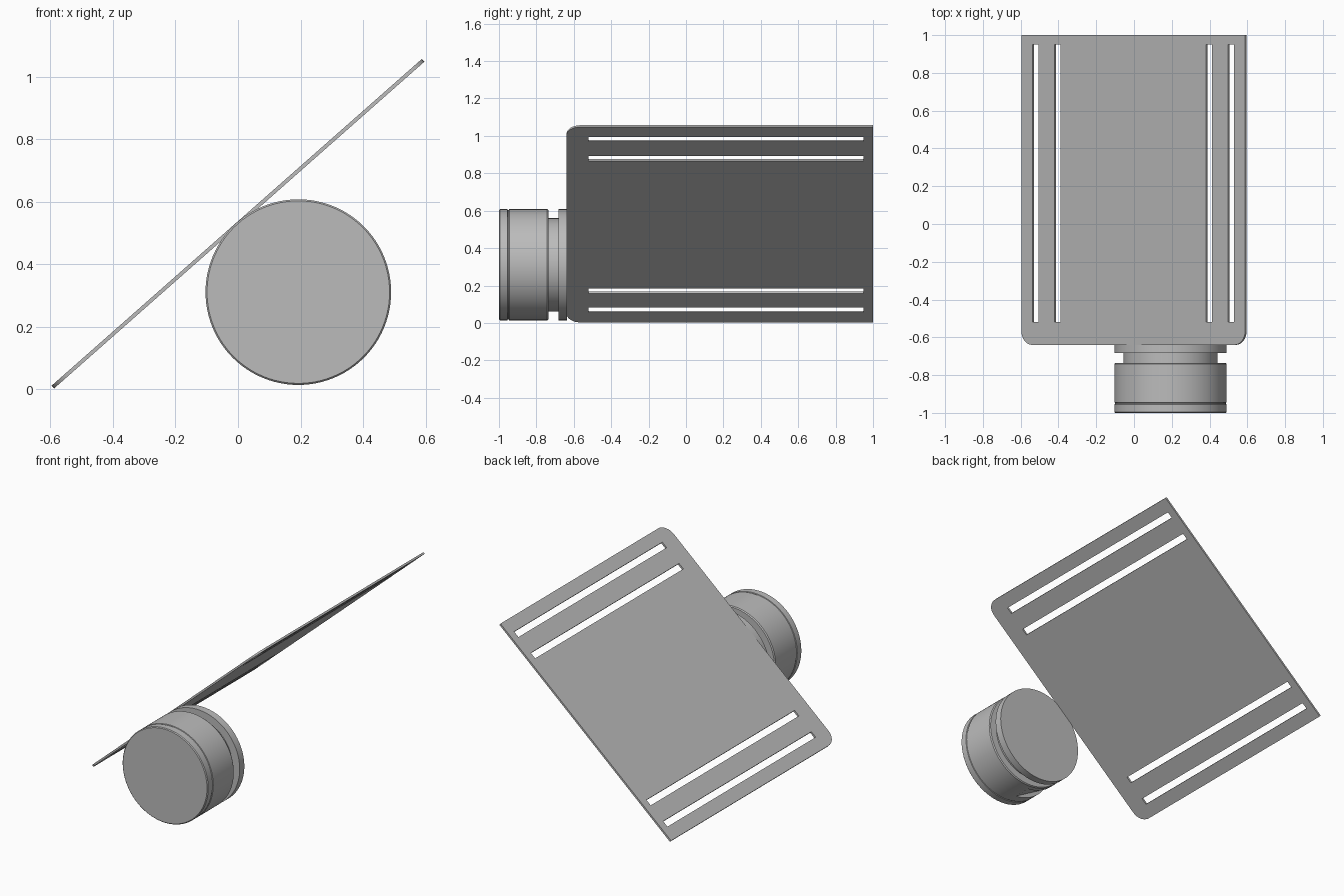
import bpy, bmesh, math
from mathutils import Matrix, Vector

if "Cube" in bpy.data.objects:
    bpy.data.objects.remove(bpy.data.objects["Cube"])

grey = bpy.data.materials.new("plain grey")
grey.use_nodes = True
grey.diffuse_color = (0.5, 0.5, 0.5, 1)
grey.node_tree.nodes["Principled BSDF"].inputs["Base Color"].default_value = (0.5, 0.5, 0.5, 1)


def add_object(name, bm):
    bmesh.ops.recalc_face_normals(bm, faces=bm.faces)
    mesh = bpy.data.meshes.new(name)
    bm.to_mesh(mesh)
    bm.free()
    mesh.materials.append(grey)
    obj = bpy.data.objects.new(name, mesh)
    bpy.context.collection.objects.link(obj)
    return obj


def add_box(bm, centre, size, turn=Matrix()):
    matrix = turn @ Matrix.Translation(centre) @ Matrix.Diagonal((*size, 1))
    bmesh.ops.create_cube(bm, size=1, matrix=matrix)


def cut(obj, cutter):
    mod = obj.modifiers.new("cut", 'BOOLEAN')
    mod.operation = 'DIFFERENCE'
    mod.solver = 'EXACT'
    mod.object = cutter
    cutter.hide_render = True
    cutter.hide_set(True)
    cutter.display_type = 'WIRE'


# Tilted plate with two rounded front corners
HALF, FRONT, BACK, THICK, RADIUS = 0.79, -0.64, 1.0, 0.012, 0.075
tilt = Matrix.Translation((0, 0, 0.53)) @ Matrix.Rotation(-math.atan2(1.05, 1.19), 4, 'Y')

outline = [(HALF, BACK), (-HALF, BACK)]
for side, start in ((-1, math.pi), (1, 1.5 * math.pi)):
    for i in range(9):
        a = start + i * math.pi / 16
        outline.append((side * (HALF - RADIUS) + RADIUS * math.cos(a),
                        FRONT + RADIUS + RADIUS * math.sin(a)))
bm = bmesh.new()
face = bm.faces.new([bm.verts.new((x, y, -THICK / 2)) for x, y in outline])
top = bmesh.ops.extrude_face_region(bm, geom=[face])["geom"]
bmesh.ops.translate(bm, vec=(0, 0, THICK),
                    verts=[v for v in top if isinstance(v, bmesh.types.BMVert)])
bm.transform(tilt)
plate = add_object("slotted_plate", bm)

# Four long strap slots, in pairs near the side edges
bm = bmesh.new()
for side in (-1, 1):
    for offset in (0.535, 0.69):
        add_box(bm, (side * offset, 0.215, 0), (0.04, 1.47, 0.1), tilt)
cut(plate, add_object("slot_cutter", bm))

# Round knob turned about the y axis: lip, body, neck and rear flange
CENTRE = Vector((0.193, 0, 0.311))
profile = [(0, -1), (0.292, -1), (0.297, -0.995), (0.297, -0.955), (0.293, -0.953),
           (0.293, -0.947), (0.297, -0.945), (0.297, -0.742), (0.292, -0.735),
           (0.249, -0.735), (0.249, -0.683), (0.297, -0.683), (0.297, -0.637), (0, -0.637)]
bm = bmesh.new()
points = [bm.verts.new(CENTRE + Vector((r, y, 0))) for r, y in profile]
edges = [bm.edges.new(pair) for pair in zip(points, points[1:])]
bmesh.ops.spin(bm, geom=points + edges, cent=CENTRE, axis=(0, 1, 0),
               angle=2 * math.pi, steps=96)
bmesh.ops.remove_doubles(bm, verts=bm.verts, dist=0.0001)
knob = add_object("round_knob", bm)

# Flat notch low on the right side of the knob
bm = bmesh.new()
turn = Matrix.Translation(CENTRE) @ Matrix.Rotation(math.radians(120), 4, 'Y')
add_box(bm, (0.32, -0.83, 0), (0.1, 0.11, 0.26), turn)
cut(knob, add_object("notch_cutter", bm))

for obj in (plate, knob):
    bpy.ops.object.select_all(action='DESELECT')
    obj.select_set(True)
    bpy.context.view_layer.objects.active = obj
    for mod in list(obj.modifiers):
        bpy.ops.object.modifier_apply(modifier=mod.name)
    bpy.ops.object.shade_smooth_by_angle(angle=math.radians(30))
